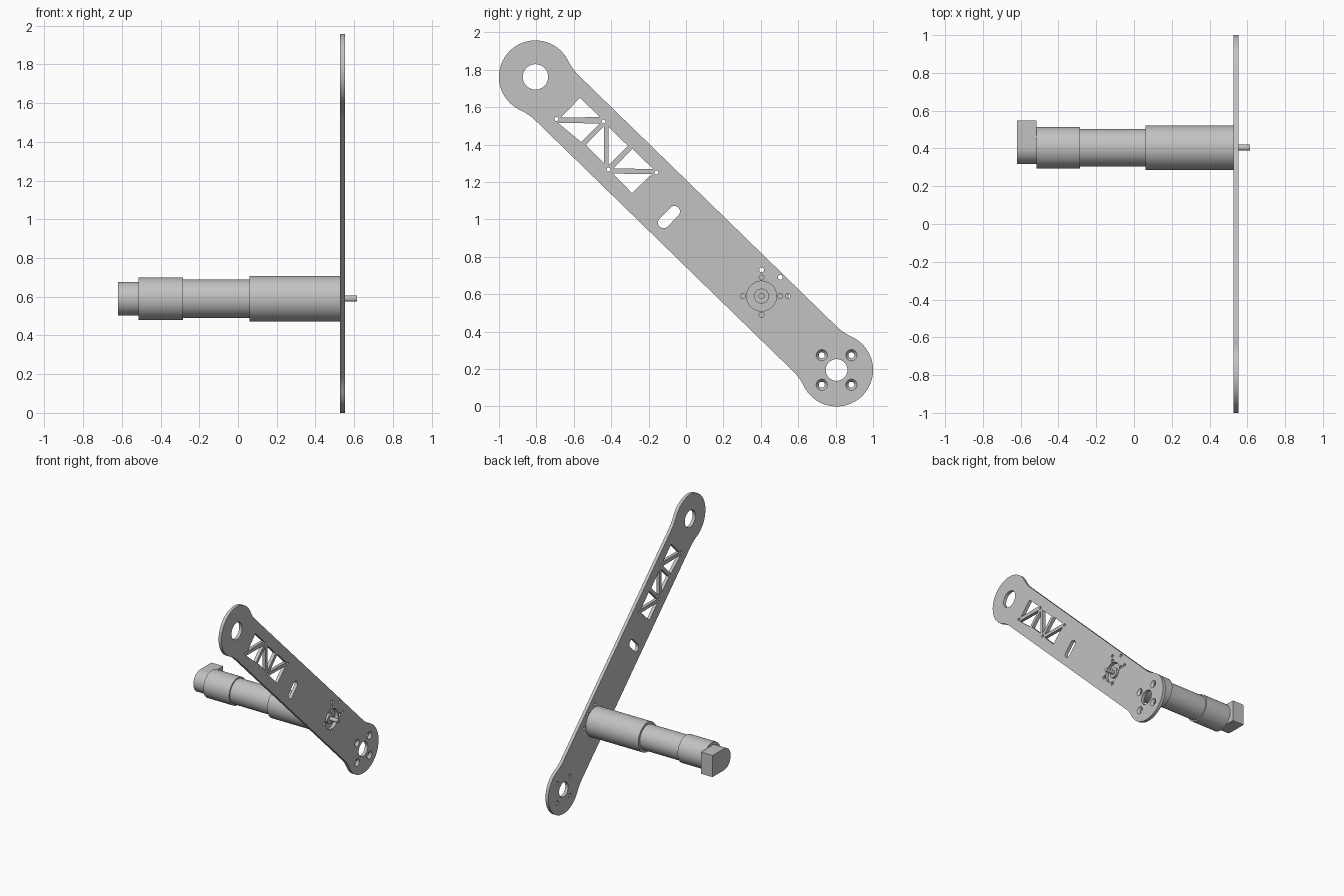
import bpy, bmesh
from math import sin, cos, pi, atan2, sqrt, radians
from mathutils import Matrix, Vector

if "Cube" in bpy.data.objects:
    bpy.data.objects.remove(bpy.data.objects["Cube"])

grey = bpy.data.materials.new("light grey metal")
grey.use_nodes = True
grey.diffuse_color = (0.54, 0.54, 0.54, 1)
grey.node_tree.nodes["Principled BSDF"].inputs["Base Color"].default_value = grey.diffuse_color

# Profile plane (a, b) plus depth maps to world (y, z) plus x
TO_SIDE = Matrix(((0, 0, 1, 0), (1, 0, 0, 0), (0, 1, 0, 0), (0, 0, 0, 1)))
BACK, FACE = 0.527, 0.553
MOTOR = Vector((0.404, 0.59))
TOP, FOOT = Vector((-0.805, 1.762)), Vector((0.805, 0.195))


def arc(c, r, a0, a1, n):
    return [Vector((c[0] + r * cos(a0 + (a1 - a0) * i / n),
                    c[1] + r * sin(a0 + (a1 - a0) * i / n))) for i in range(n + 1)]


def circle(c, r, n=32):
    return arc(c, r, 0, 2 * pi, n)[:-1]


def finish(name, mesh):
    mesh.materials.clear()
    mesh.materials.append(grey)
    mesh.shade_smooth()
    mesh.set_sharp_from_angle(angle=radians(30))
    obj = bpy.data.objects.new(name, mesh)
    bpy.context.collection.objects.link(obj)
    return obj


def slab(name, loops, x0, x1):
    """Extrude an outline with holes along x."""
    curve = bpy.data.curves.new(name, "CURVE")
    curve.dimensions = "2D"
    curve.fill_mode = "BOTH"
    curve.extrude = (x1 - x0) / 2
    for loop in loops:
        spline = curve.splines.new("POLY")
        spline.points.add(len(loop) - 1)
        for point, p in zip(spline.points, loop):
            point.co = (p[0], p[1], 0, 1)
        spline.use_cyclic_u = True
    temp = bpy.data.objects.new(name + "_outline", curve)
    bpy.context.collection.objects.link(temp)
    mesh = bpy.data.meshes.new_from_object(temp)
    bpy.data.objects.remove(temp)
    mesh.transform(Matrix.Translation(((x0 + x1) / 2, 0, 0)) @ TO_SIDE)
    bm = bmesh.new()
    bm.from_mesh(mesh)
    bmesh.ops.remove_doubles(bm, verts=bm.verts, dist=1e-5)
    bmesh.ops.recalc_face_normals(bm, faces=bm.faces)
    bm.to_mesh(mesh)
    bm.free()
    return finish(name, mesh)


def lathe(name, center, profile, closed=False, n=64):
    """Spin (x, radius) points around an axis parallel to x."""
    bm = bmesh.new()
    rings = [[bm.verts.new((x, p[0], p[1])) for p in circle(center, r, n)] for x, r in profile]
    pairs = list(zip(rings, rings[1:]))
    if closed:
        pairs.append((rings[-1], rings[0]))
    else:
        bm.faces.new(rings[0])
        bm.faces.new(rings[-1])
    for a, b in pairs:
        for i in range(n):
            j = (i + 1) % n
            bm.faces.new((a[i], a[j], b[j], b[i]))
    bmesh.ops.recalc_face_normals(bm, faces=bm.faces)
    mesh = bpy.data.meshes.new(name)
    bm.to_mesh(mesh)
    bm.free()
    return finish(name, mesh)


# Arm outline: two round ends blended into a straight bar
end_r, half_w, blend = 0.195, 0.167, 0.3
half_len = (FOOT - TOP).length / 2
cy = half_w + blend
cx = sqrt((end_r + blend) ** 2 - cy ** 2)
a = atan2(cy, cx)
one_end = (arc((cx, cy), blend, 1.5 * pi, pi + a, 10)
           + arc((0, 0), end_r, a, 2 * pi - a, 64)[1:-1]
           + arc((cx, -cy), blend, pi - a, pi / 2, 10))
along = (FOOT - TOP).normalized()
across = Vector((-along.y, along.x))
middle = (TOP + FOOT) / 2
outline = []
for sign in (1, -1):
    outline += [middle + sign * ((p.x - half_len) * along + p.y * across) for p in one_end]

# Truss windows
windows = [
    [(-.567, 1.65), (-.46, 1.547), (-.668, 1.545)],
    [(-.684, 1.516), (-.46, 1.513), (-.561, 1.414)],
    [(-.439, 1.497), (-.439, 1.302), (-.537, 1.398)],
    [(-.414, 1.494), (-.31, 1.393), (-.414, 1.291)],
    [(-.286, 1.377), (-.176, 1.27), (-.39, 1.272)],
    [(-.39, 1.245), (-.182, 1.242), (-.289, 1.141)],
]
rivets = [circle(c, 0.011, 16) for c in
          ((-.693, 1.537), (-.441, 1.524), (-.414, 1.267), (-.158, 1.251))]

# Slot, bearing bores and bolt holes
slot = arc((-.062, 1.042), 0.03, -pi / 4, 0.75 * pi, 16) + arc((-.12, .983), 0.03, 0.75 * pi, 1.75 * pi, 16)
bores = [circle(TOP, 0.068, 48), circle(FOOT, 0.058, 48), circle(MOTOR, 0.08, 48)]
seats = [FOOT + Vector((sy * 0.079, sz * 0.079)) for sy in (-1, 1) for sz in (-1, 1)]
seat_holes = [circle(c, 0.03) for c in seats]
motor_holes = [circle(MOTOR + Vector(d), 0.013, 16) for d in
               ((0, .1), (-.1, 0), (0, -.1), (.1, 0), (0, .14), (.1, .1), (.14, 0))]

slab("arm_plate", [outline, slot] + windows + rivets + bores + seat_holes + motor_holes, BACK, FACE)

# Countersunk seats in the lower end
for i, c in enumerate(seats):
    lathe(f"countersunk_seat_{i + 1}", c,
          [(BACK, .03), (BACK, .016), (BACK + .008, .016), (FACE, .03)], closed=True, n=32)

# Motor, gearbox and output shaft
lathe("gearbox", MOTOR, [(0.06, 0.118), (BACK, 0.118)])
lathe("motor_body", MOTOR, [(-0.285, 0.099), (0.06, 0.099)])
lathe("encoder_housing", MOTOR, [(-0.515, 0.11), (-0.285, 0.11)])
lathe("shaft_boss", MOTOR, [(BACK, 0.04), (FACE - 0.01, 0.04)], n=48)
lathe("output_shaft", MOTOR, [(BACK, 0.016), (0.615, 0.016)], n=32)

# Rear cap: round on one side, square on the other
cap_r = 0.087
cap = arc(MOTOR, cap_r, pi / 2, 1.5 * pi, 32)
cap += [Vector((0.547, MOTOR.y - cap_r)), Vector((0.547, MOTOR.y + cap_r))]
slab("rear_cap", [cap], -0.62, -0.515)
